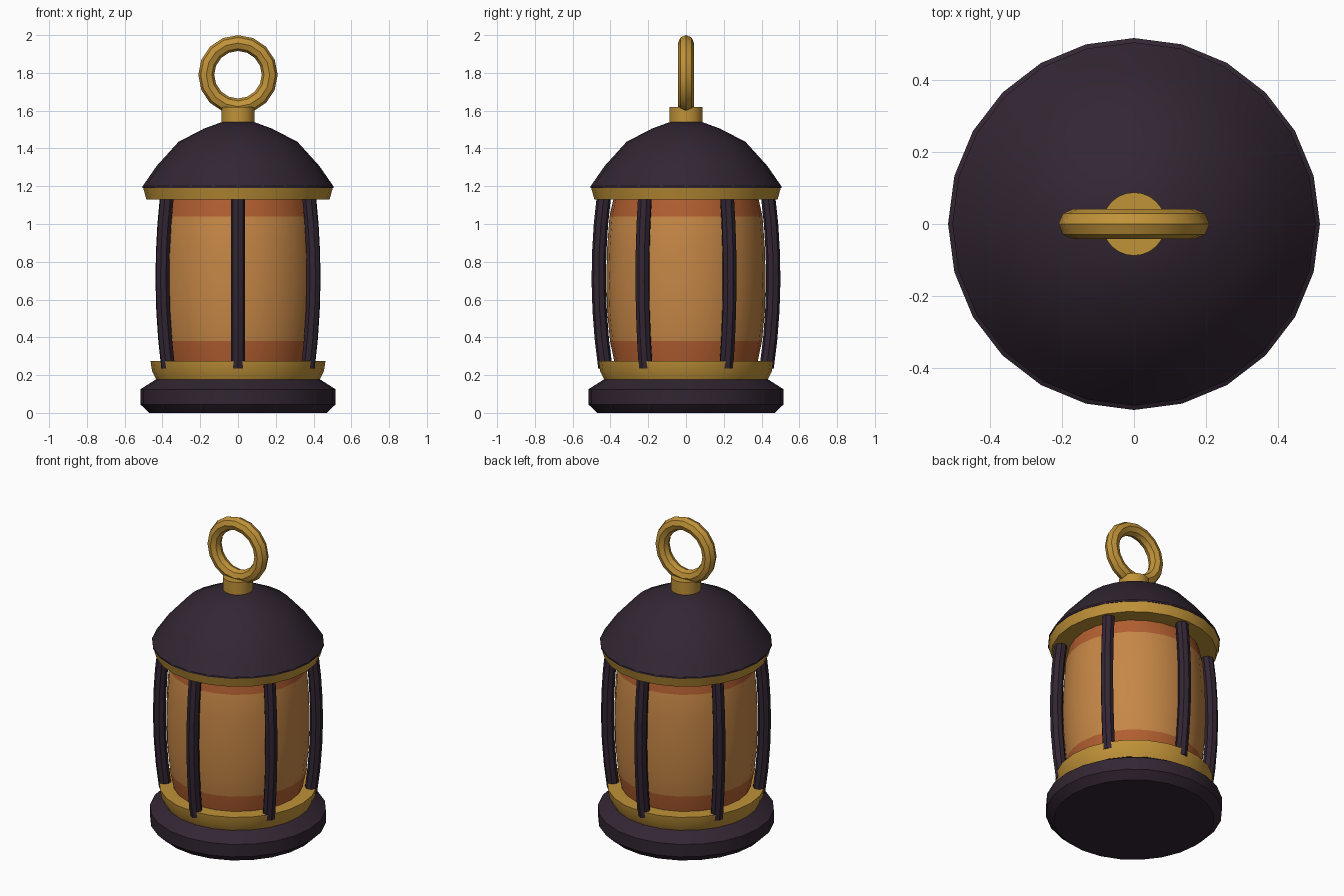
import bpy, bmesh
from math import sin, cos, pi, radians

cube = bpy.data.objects.get("Cube")
if cube:
    bpy.data.objects.remove(cube)


def material(name, rgb):
    m = bpy.data.materials.new(name)
    m.use_nodes = True
    m.diffuse_color = (*rgb, 1)
    m.node_tree.nodes["Principled BSDF"].inputs["Base Color"].default_value = (*rgb, 1)
    return m


IRON = material("dark iron", (0.032, 0.019, 0.032))
BRASS = material("brass", (0.53, 0.29, 0.04))
GLASS = material("amber glass", (0.565, 0.242, 0.061))
BAND = material("burnt orange band", (0.445, 0.114, 0.03))


def smooth(obj):
    bpy.ops.object.select_all(action='DESELECT')
    obj.select_set(True)
    bpy.context.view_layer.objects.active = obj
    bpy.ops.object.shade_smooth_by_angle(angle=radians(30))


def turned(name, profile, mats, sides=24, bow=None, turn=0.0):
    """Stack rings of (radius, z), closed at both ends; bow(z) shifts each ring outward."""
    bm = bmesh.new()
    rings = []
    for r, z in profile:
        shift = bow(z) if bow else 0
        ring = []
        for i in range(sides):
            a = 2 * pi * i / sides
            x, y = shift + r * cos(a), r * sin(a)
            ring.append(bm.verts.new((x * cos(turn) - y * sin(turn),
                                      x * sin(turn) + y * cos(turn), z)))
        rings.append(ring)
    for low, high in zip(rings, rings[1:]):
        for i in range(sides):
            j = (i + 1) % sides
            bm.faces.new((low[i], low[j], high[j], high[i]))
    bm.faces.new(rings[0][::-1])
    bm.faces.new(rings[-1])
    bmesh.ops.recalc_face_normals(bm, faces=bm.faces)
    mesh = bpy.data.meshes.new(name)
    bm.to_mesh(mesh)
    bm.free()
    obj = bpy.data.objects.new(name, mesh)
    bpy.context.collection.objects.link(obj)
    for m in mats:
        mesh.materials.append(m)
    smooth(obj)
    return obj


# Base and lower collar
turned("base", [(0.47, 0), (0.517, 0.045), (0.517, 0.125), (0.43, 0.18)], [IRON])
turned("lower_collar", [(0.43, 0.17), (0.455, 0.22), (0.463, 0.275)], [BRASS])

# Glass barrel with a band at each end
glass = turned("glass", [(0.375, 0.25), (0.402, 0.38), (0.417, 0.53), (0.422, 0.7),
                         (0.417, 0.88), (0.405, 1.04), (0.38, 1.15)], [GLASS, BAND])
for face in glass.data.polygons:
    if not 0.38 < face.center.z < 1.04:
        face.material_index = 1


# Six bowed guard bars
def bar_bow(z):
    return 0.462 - 0.15 * (z - 0.72) ** 2


for k in range(6):
    turned(f"guard_bar_{k + 1}", [(0.038, 0.235 + 0.915 * i / 6) for i in range(7)],
           [IRON], sides=8, bow=bar_bow, turn=pi / 2 + k * pi / 3)

# Upper collar, domed roof and neck
turned("upper_collar", [(0.485, 1.13), (0.503, 1.195)], [BRASS])
turned("roof", [(0.505, 1.19), (0.505, 1.2), (0.43, 1.308), (0.315, 1.435),
                (0.18, 1.505), (0.085, 1.54)], [IRON])
turned("neck", [(0.088, 1.52), (0.088, 1.62)], [BRASS])

# Carrying ring
bpy.ops.mesh.primitive_torus_add(major_radius=0.168, minor_radius=0.042, major_segments=16,
                                 minor_segments=8, location=(0, 0, 1.79),
                                 rotation=(pi / 2, 0, 0))
ring = bpy.context.object
ring.name = "carrying_ring"
ring.data.materials.append(BRASS)
smooth(ring)
